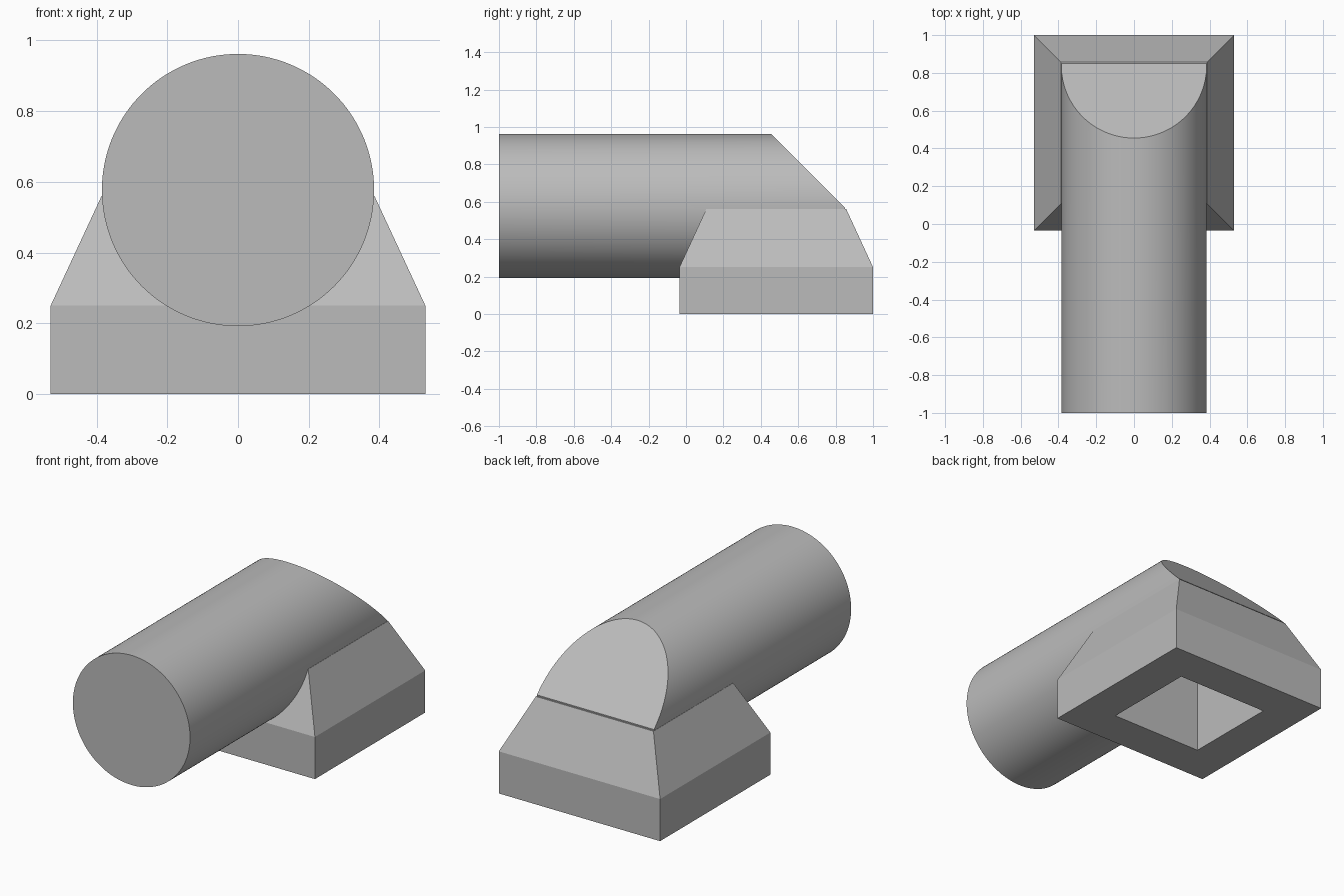
import bpy, bmesh
from mathutils import Matrix, Vector

default = bpy.data.objects.get("Cube")
if default:
    bpy.data.objects.remove(default)

RADIUS, AXIS_Z = 0.385, 0.577      # round pipe
SHOULDER_Z, NECK_Z = 0.25, 0.56    # base levels
BASE_Y = 0.4825                    # base centre

grey = bpy.data.materials.new("plain grey")
grey.use_nodes = True
colour = (0.5, 0.5, 0.5, 1)
grey.diffuse_color = colour
grey.node_tree.nodes["Principled BSDF"].inputs["Base Color"].default_value = colour


def make_object(name, bm):
    bmesh.ops.recalc_face_normals(bm, faces=bm.faces)
    mesh = bpy.data.meshes.new(name)
    bm.to_mesh(mesh)
    bm.free()
    mesh.materials.append(grey)
    obj = bpy.data.objects.new(name, mesh)
    bpy.context.collection.objects.link(obj)
    return obj


def stacked_rectangles(name, levels):
    """Loft closed rectangles given as (half x, half y, z)."""
    bm = bmesh.new()
    rings = [[bm.verts.new((sx * hx, BASE_Y + sy * hy, z))
              for sx, sy in ((-1, -1), (1, -1), (1, 1), (-1, 1))]
             for hx, hy, z in levels]
    for low, high in zip(rings, rings[1:]):
        for i in range(4):
            j = (i + 1) % 4
            bm.faces.new((low[i], low[j], high[j], high[i]))
    bm.faces.new(rings[0][::-1])
    bm.faces.new(rings[-1])
    return make_object(name, bm)


def slice_off(bm, point, normal):
    """Remove everything on the normal side and cap the cut."""
    cut = bmesh.ops.bisect_plane(bm, geom=bm.verts[:] + bm.edges[:] + bm.faces[:],
                                 plane_co=point, plane_no=normal, clear_outer=True)
    edges = [e for e in cut["geom_cut"] if isinstance(e, bmesh.types.BMEdge)]
    bmesh.ops.holes_fill(bm, edges=edges)


def apply_boolean(target, other, operation):
    mod = target.modifiers.new(operation.title(), "BOOLEAN")
    mod.operation, mod.object, mod.solver = operation, other, "EXACT"
    bpy.context.view_layer.objects.active = target
    bpy.ops.object.modifier_apply(modifier=mod.name)
    bpy.data.objects.remove(other)


# Round pipe with a slanted rear end
bm = bmesh.new()
bmesh.ops.create_cone(bm, cap_ends=True, segments=128, radius1=RADIUS, radius2=RADIUS,
                      depth=2, matrix=Matrix.Translation((0, 0, AXIS_Z))
                      @ Matrix.Rotation(1.5707963, 4, "X"))
slice_off(bm, Vector((0, 0.857, NECK_Z)), Vector((0, 1, 1)).normalized())
slice_off(bm, Vector((0, 0.85, NECK_Z)), Vector((0, 1, 0)))
pipe = make_object("pipe", bm)

# Square base tapering up into the pipe
elbow = stacked_rectangles("pipe_elbow_with_square_base", [
    (0.53, 0.5175, 0), (0.53, 0.5175, SHOULDER_Z), (0.386, 0.3745, NECK_Z)])
apply_boolean(elbow, pipe, "UNION")

# Square opening in the underside
opening = stacked_rectangles("opening_cutter", [(0.3, 0.287, -0.1), (0.3, 0.287, AXIS_Z)])
apply_boolean(elbow, opening, "DIFFERENCE")

bpy.ops.object.select_all(action="DESELECT")
elbow.select_set(True)
bpy.context.view_layer.objects.active = elbow
bpy.ops.object.shade_smooth_by_angle(angle=0.35)
